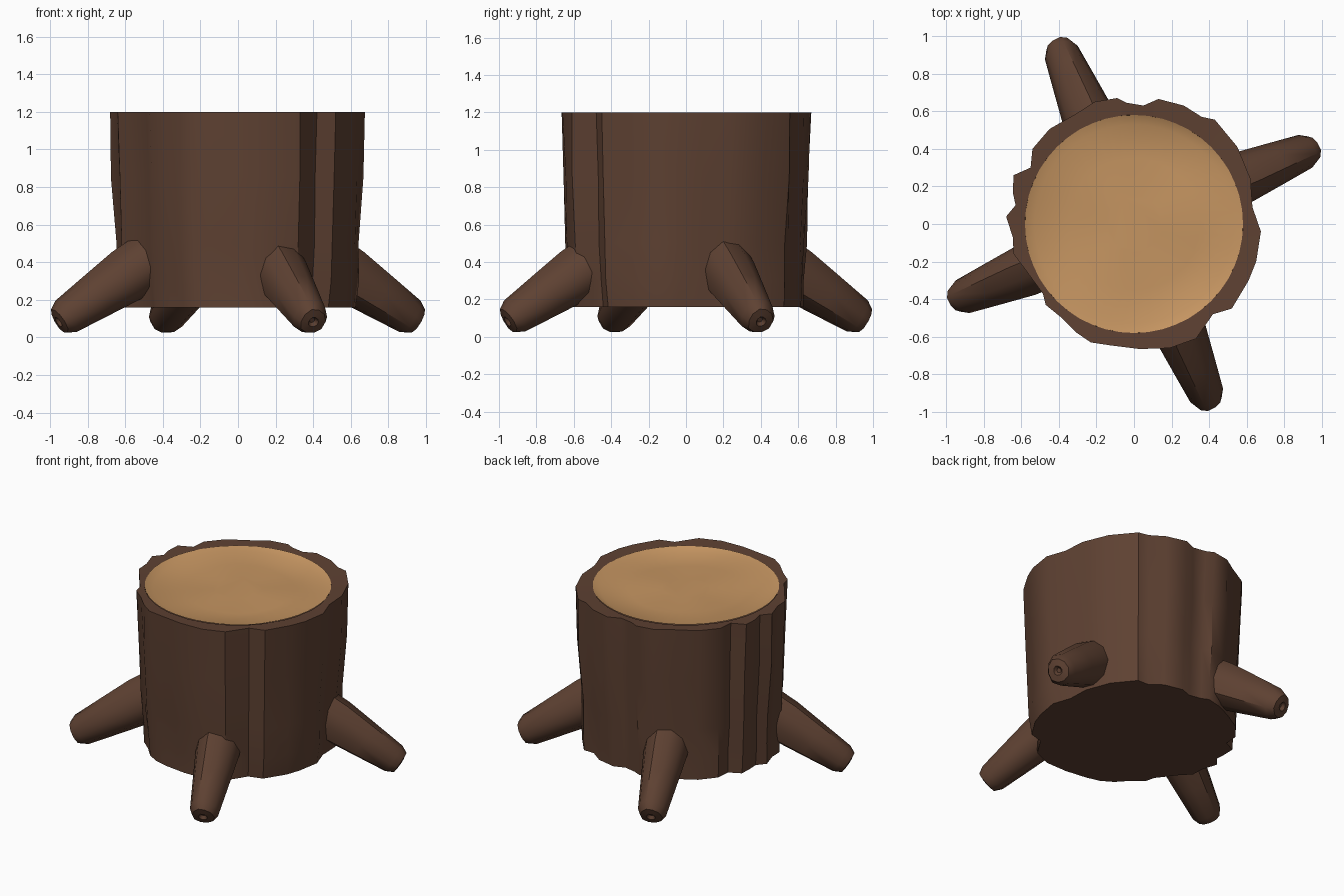
import bpy, bmesh, math, random
from mathutils import Vector, Matrix

if "Cube" in bpy.data.objects:
    bpy.data.objects.remove(bpy.data.objects["Cube"])
random.seed(4)


def material(name, rgb):
    m = bpy.data.materials.new(name)
    m.diffuse_color = (*rgb, 1)
    m.use_nodes = True
    m.node_tree.nodes["Principled BSDF"].inputs["Base Color"].default_value = m.diffuse_color
    return m


bark = material("dark bark", (0.112, 0.053, 0.032))
wood = material("cut wood", (0.56, 0.30, 0.12))


def finish(bm, name, mat, angle=35):
    bmesh.ops.recalc_face_normals(bm, faces=bm.faces)
    me = bpy.data.meshes.new(name)
    bm.to_mesh(me)
    bm.free()
    ob = bpy.data.objects.new(name, me)
    bpy.context.collection.objects.link(ob)
    me.materials.append(mat)
    bpy.ops.object.select_all(action='DESELECT')
    ob.select_set(True)
    bpy.context.view_layer.objects.active = ob
    bpy.ops.object.shade_smooth_by_angle(angle=math.radians(angle))
    return ob


def loft(bm, rings, cap_start=True, cap_end=True):
    loops = [[bm.verts.new(p) for p in r] for r in rings]
    n = len(loops[0])
    for a, b in zip(loops, loops[1:]):
        for i in range(n):
            j = (i + 1) % n
            bm.faces.new((a[i], a[j], b[j], b[i]))
    if cap_start:
        bm.faces.new(loops[0][::-1])
    if cap_end:
        bm.faces.new(loops[-1])


# Ragged bark outline seen from above, clockwise from the east
outline = [(.675, -.04), (.65, -.20), (.61, -.30), (.52, -.45), (.42, -.48), (.33, -.61),
           (.19, -.66), (.03, -.665), (-.13, -.645), (-.23, -.63), (-.31, -.575), (-.39, -.495),
           (-.47, -.43), (-.485, -.37), (-.58, -.24), (-.64, -.16), (-.645, -.07), (-.68, .04),
           (-.63, .10), (-.645, .17), (-.64, .26), (-.55, .30), (-.54, .40), (-.45, .505),
           (-.31, .585), (-.21, .65), (-.09, .67), (-.04, .645), (.05, .63), (.13, .665),
           (.265, .63), (.36, .57), (.43, .555), (.55, .41), (.62, .24), (.63, .09)]

# Trunk: tapering bark wall with a thin rim around the cut
rings = []
for z, s in ((.16, .935), (.30, .945), (.50, .96), (.85, .985), (1.20, 1.0)):
    ring = []
    for x, y in outline:
        k = s + (random.uniform(-.015, .012) if z < 1.1 else 0)
        ring.append((x * k, y * k, z))
    rings.append(ring)
for r, z in ((.58, 1.195), (.565, 1.14)):
    rings.append([(Vector((x, y, 0)).normalized() * r + Vector((0, 0, z))) for x, y in outline])
bm = bmesh.new()
loft(bm, rings)
finish(bm, "trunk_bark", bark)

# Cut wood top: slightly sunken, uneven disc that rises to meet the rim
bm = bmesh.new()
N = 48
loops = []
for r, z, j in ((.58, 1.199, 0), (.53, 1.18, .008), (.35, 1.172, .006), (.15, 1.175, .004)):
    loops.append([(r * math.cos(i * math.tau / N), r * math.sin(i * math.tau / N),
                   z + j * math.sin(3 * i * math.tau / N + 1)) for i in range(N)])
loft(bm, loops, cap_start=False)
finish(bm, "cut_wood_top", wood)

# Four stubby roots, each a tapered log with a chamfered, dimpled end
start, tip = Vector((.46, 0, .435)), Vector((1.03, 0, .085))
axis = (tip - start).normalized()
side = Vector((0, 1, 0))
up = axis.cross(side)
SIDES = 10
for k, name in enumerate(("right", "back", "left", "front")):
    rings = []
    for t, rad in ((0, .15), (.3, .147), (.6, .125), (.93, .100), (1.0, .075), (1.01, .03), (.98, .015)):
        c = start.lerp(tip, t)
        ring = []
        for i in range(SIDES):
            a = i * math.tau / SIDES
            q = rad * (1 + (.05 if i % 3 == 0 else -.02))
            ring.append(c + side * (q * .93 * math.cos(a)) + up * (q * math.sin(a)))
        rings.append(ring)
    bm = bmesh.new()
    loft(bm, rings)
    bmesh.ops.rotate(bm, verts=bm.verts, cent=(0, 0, 0),
                     matrix=Matrix.Rotation(math.radians(22.8 + 90 * k), 3, 'Z'))
    finish(bm, name + "_root", bark, 45)
